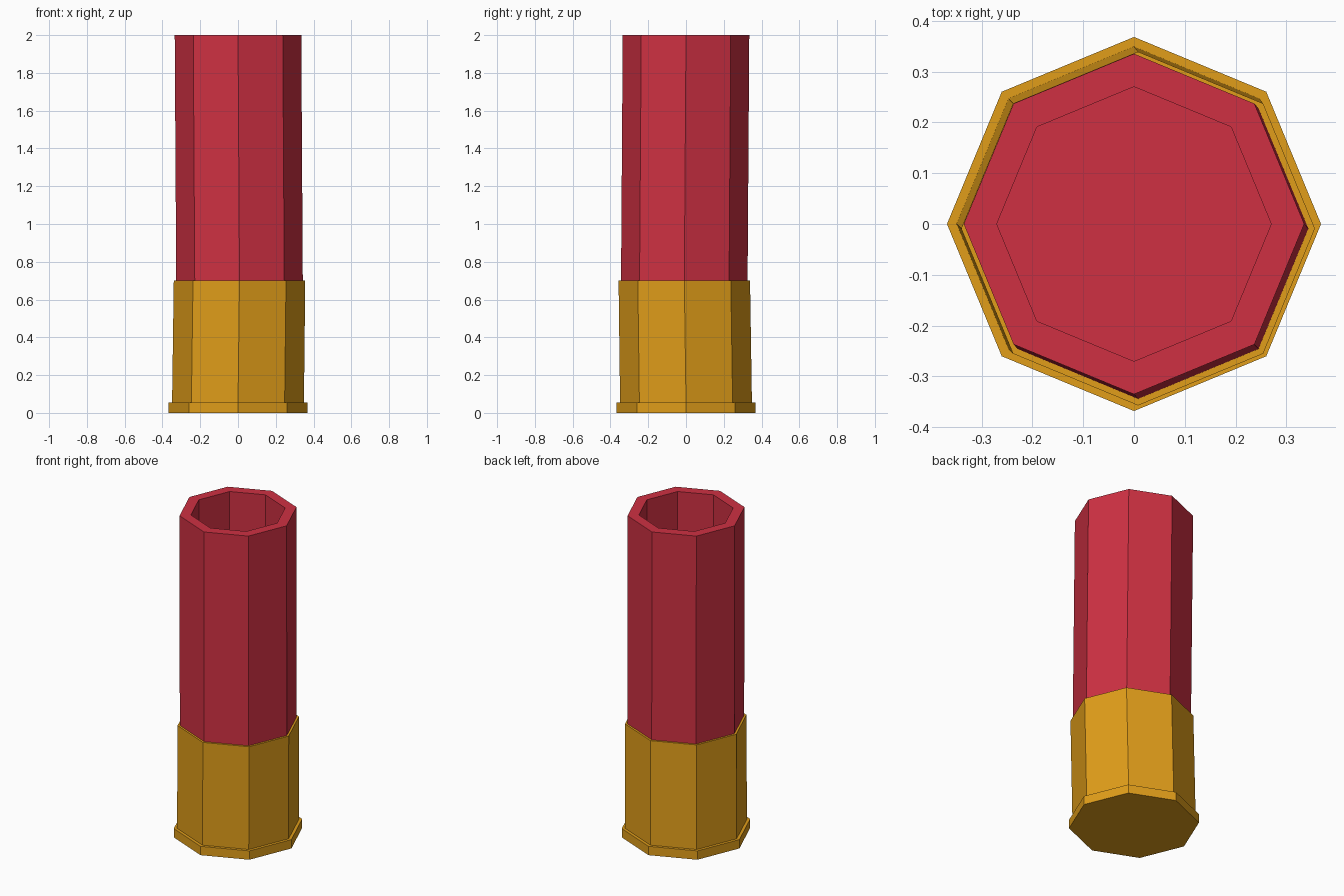
import bpy, bmesh, math

if "Cube" in bpy.data.objects:
    bpy.data.objects.remove(bpy.data.objects["Cube"])

SIDES = 8
LEAN = (0.008, -0.009)  # slight offset of the waist where tube meets casing


def lathe(name, rings, color, cap_start, cap_end):
    """Octagonal shell through rings of (radius, z, lean factor)."""
    bm = bmesh.new()
    loops = []
    for r, z, k in rings:
        loops.append([bm.verts.new((r * math.cos(math.tau * i / SIDES) + k * LEAN[0],
                                    r * math.sin(math.tau * i / SIDES) + k * LEAN[1], z))
                      for i in range(SIDES)])
    for a, b in zip(loops, loops[1:]):
        for i in range(SIDES):
            j = (i + 1) % SIDES
            bm.faces.new((a[i], a[j], b[j], b[i]))
    if cap_start:
        bm.faces.new(loops[0][::-1])
    if cap_end:
        bm.faces.new(loops[-1])
    mesh = bpy.data.meshes.new(name)
    bm.to_mesh(mesh)
    bm.free()
    mat = bpy.data.materials.new(name + "_color")
    mat.diffuse_color = color
    mat.use_nodes = True
    mat.node_tree.nodes["Principled BSDF"].inputs["Base Color"].default_value = mat.diffuse_color
    mesh.materials.append(mat)
    obj = bpy.data.objects.new(name, mesh)
    bpy.context.collection.objects.link(obj)
    return obj


# Brass base with flared rim and a narrow top ledge
lathe("brass_base",
      [(0.368, 0, 0), (0.368, 0.055, 0), (0.349, 0.055, 0), (0.348, 0.70, 1), (0.335, 0.70, 1)],
      (0.75, 0.34, 0.01, 1), True, False)

# Red hollow tube: outer wall, lip, straight bore, floor
lathe("red_tube",
      [(0.335, 0.70, 1), (0.335, 2.0, 0), (0.27, 2.0, 0), (0.27, 0.8, 0)],
      (0.62, 0.03, 0.055, 1), False, True)
